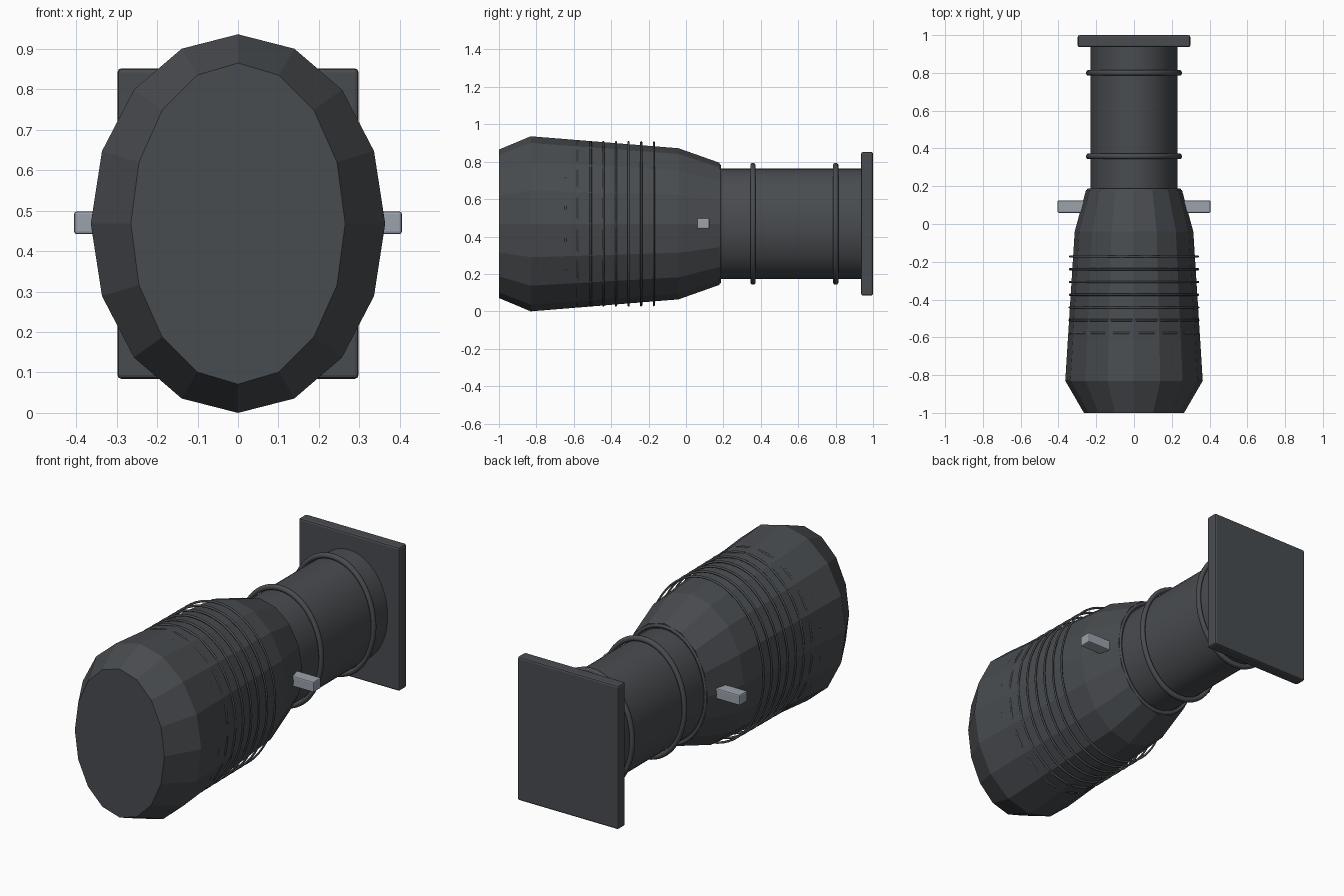
import bpy, bmesh, math

if "Cube" in bpy.data.objects:
    bpy.data.objects.remove(bpy.data.objects["Cube"])

CZ = 0.468     # height of the long axis
FLAT = 0.78    # width of the oval sections relative to their height


def material(name, rgb):
    m = bpy.data.materials.new(name)
    m.diffuse_color = (*rgb, 1)
    m.use_nodes = True
    m.node_tree.nodes["Principled BSDF"].inputs["Base Color"].default_value = m.diffuse_color
    return m


DARK = material("charcoal", (0.066, 0.072, 0.079))
METAL = material("light steel", (0.33, 0.36, 0.41))


def finish(name, bm, mat, smooth=False):
    bmesh.ops.recalc_face_normals(bm, faces=bm.faces)
    me = bpy.data.meshes.new(name)
    bm.to_mesh(me)
    bm.free()
    me.materials.append(mat)
    for p in me.polygons:
        p.use_smooth = smooth and len(p.vertices) == 4
    ob = bpy.data.objects.new(name, me)
    bpy.context.collection.objects.link(ob)
    return ob


def loft(name, sections, sides, smooth=False):
    """Capped tube along y from (y, half width, half height) ovals."""
    bm = bmesh.new()
    loops = []
    for y, rx, rz in sections:
        angles = [2 * math.pi * i / sides for i in range(sides)]
        loops.append([bm.verts.new((rx * math.sin(a), y, CZ + rz * math.cos(a))) for a in angles])
    for a, b in zip(loops, loops[1:]):
        for i in range(sides):
            j = (i + 1) % sides
            bm.faces.new((a[i], a[j], b[j], b[i]))
    bm.faces.new(loops[0])
    bm.faces.new(loops[-1])
    return finish(name, bm, DARK, smooth)


def ring(name, y, outer, thick, sides=64, minor=10):
    """Round cord bent to an oval; outer is the outside half height."""
    bm = bmesh.new()
    loops = []
    for i in range(sides):
        a = 2 * math.pi * i / sides
        loop = []
        for k in range(minor):
            t = 2 * math.pi * k / minor
            r = outer - thick + thick * math.cos(t)
            loop.append(bm.verts.new((FLAT * r * math.sin(a), y + thick * math.sin(t),
                                      CZ + r * math.cos(a))))
        loops.append(loop)
    for i in range(sides):
        a, b = loops[i], loops[(i + 1) % sides]
        for k in range(minor):
            n = (k + 1) % minor
            bm.faces.new((a[k], a[n], b[n], b[k]))
    return finish(name, bm, DARK, True)


def box(name, size, center, mat, bevel):
    bm = bmesh.new()
    bmesh.ops.create_cube(bm, size=1)
    for v in bm.verts:
        v.co = [c + s * p for c, s, p in zip(center, size, v.co)]
    bmesh.ops.bevel(bm, geom=bm.edges[:], offset=bevel, segments=2, profile=0.5, affect='EDGES')
    return finish(name, bm, mat)


# Faceted grip body
loft("grip_body", [(-1.0, 0.265, 0.397), (-0.83, 0.364, 0.468),
                   (-0.04, 0.314, 0.404), (0.18, 0.254, 0.326)], 16)

# Smooth neck and its collars
loft("neck_tube", [(0.1, 0.23, 0.295), (0.96, 0.23, 0.295)], 64, True)
ring("neck_seam", 0.178, 0.32, 0.01)
for n, y in enumerate((0.358, 0.8)):
    ring(f"collar_{n + 1}", y, 0.326, 0.015)

# Thin grip ribs, partly sunk into the body
for n in range(8):
    ring(f"grip_rib_{n + 1}", -0.172 - 0.0675 * n, 0.441 + 0.0006 * n, 0.006)

# Rear mounting plate
box("end_plate", (0.596, 0.064, 0.768), (0, 0.968, CZ), DARK, 0.01)

# Side pins
for side, name in ((-1, "left_pin"), (1, "right_pin")):
    box(name, (0.25, 0.065, 0.056), (side * 0.28, 0.092, 0.47), METAL, 0.006)
